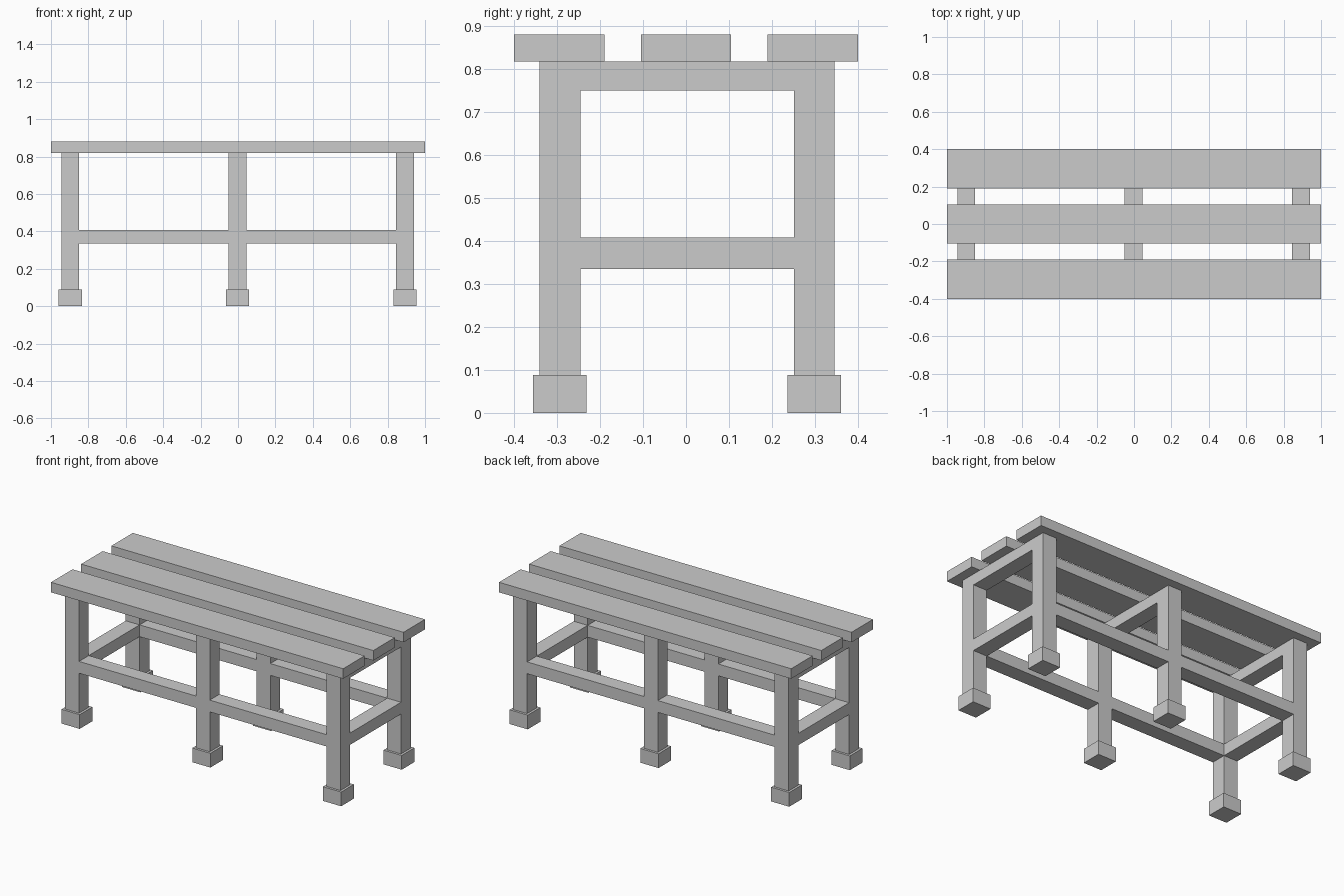
import bpy

if "Cube" in bpy.data.objects:
    bpy.data.objects.remove(bpy.data.objects["Cube"])


def box(name, x, y, z):
    """Box from (min, max) ranges on each axis."""
    bpy.ops.mesh.primitive_cube_add(
        size=1, location=[(a + b) / 2 for a, b in (x, y, z)])
    ob = bpy.context.object
    ob.name = name
    ob.scale = [b - a for a, b in (x, y, z)]
    bpy.ops.object.transform_apply(location=False, rotation=False, scale=True)
    return ob


def span(centre, width):
    return (centre - width / 2, centre + width / 2)


LEG = 0.095
FOOT = 0.124
X_LEGS = {"left": -0.897, "middle": -0.002, "right": 0.893}
Y_LEGS = {"front": -0.2935, "back": 0.2985}
TOP, SEAT_BOTTOM, FOOT_TOP = 0.88, 0.818, 0.088
RAIL_Z = (0.335, 0.408)
inner_y = (Y_LEGS["front"] + LEG / 2, Y_LEGS["back"] - LEG / 2)

# Seat slats
for name, y in (("front", -0.295), ("middle", 0), ("back", 0.295)):
    box(name + "_seat_slat", (-1, 1), span(y, 0.21), (SEAT_BOTTOM, TOP))

for xn, x in X_LEGS.items():
    # Legs and block feet
    for yn, y in Y_LEGS.items():
        box(f"{yn}_{xn}_leg", span(x, LEG), span(y, LEG), (FOOT_TOP, SEAT_BOTTOM))
        box(f"{yn}_{xn}_foot", span(x, FOOT), span(y, FOOT), (0, FOOT_TOP))
    # Bearers under the seat
    box(xn + "_seat_bearer", span(x, LEG), inner_y, (0.75, SEAT_BOTTOM))
    # Low cross rails at the two ends only
    if xn != "middle":
        box(xn + "_end_rail", span(x, LEG), inner_y, RAIL_Z)

# Long low rails between neighbouring legs
for yn, y in Y_LEGS.items():
    for a, b in (("left", "middle"), ("middle", "right")):
        box(f"{yn}_{a}_{b}_rail",
            (X_LEGS[a] + LEG / 2, X_LEGS[b] - LEG / 2), span(y, LEG), RAIL_Z)
